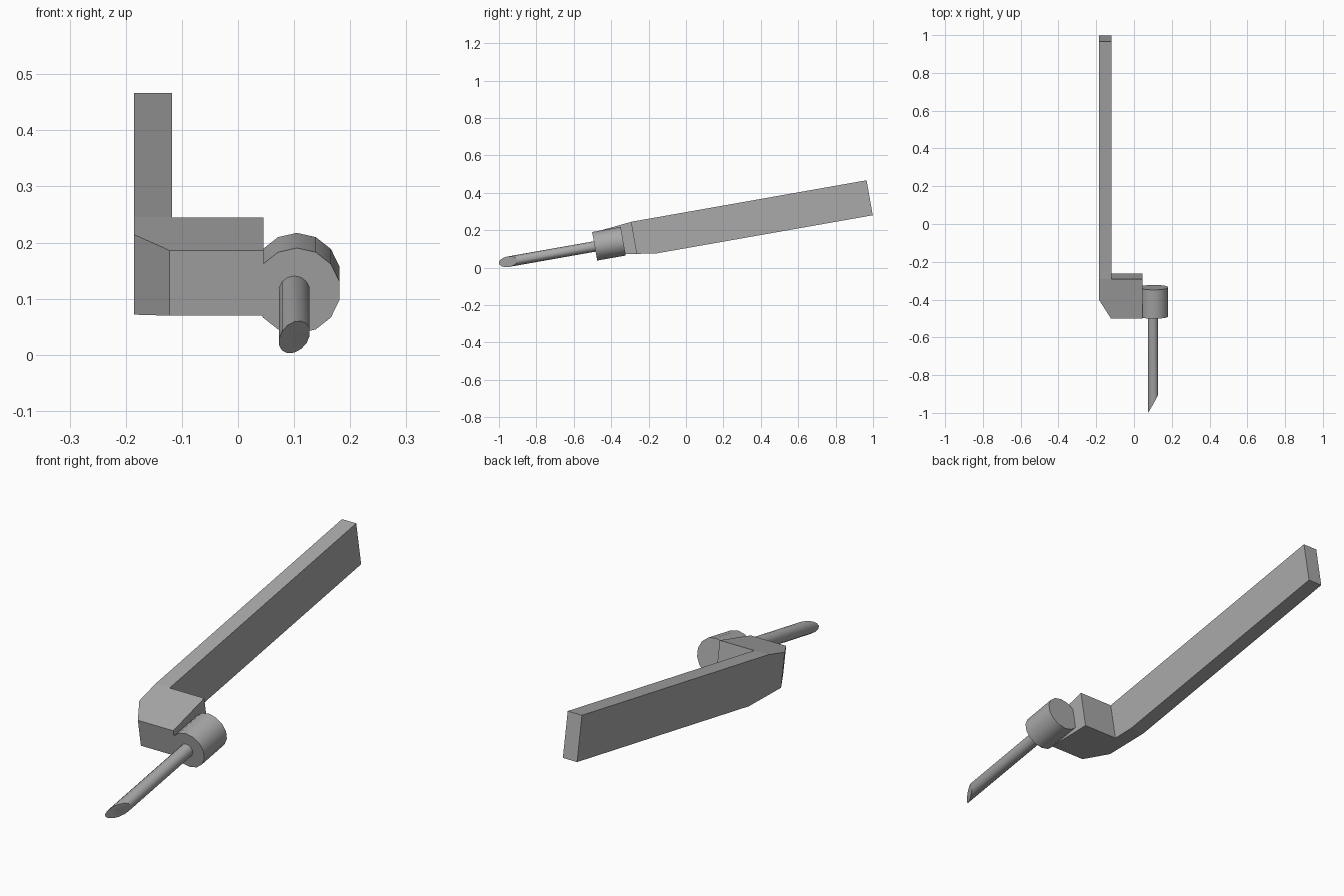
import bpy, bmesh
from math import radians
from mathutils import Matrix, Vector

if "Cube" in bpy.data.objects:
    bpy.data.objects.remove(bpy.data.objects["Cube"])

TILT = radians(10)  # every part shares one long axis, rising to the back

metal = bpy.data.materials.new("plain_grey")
metal.use_nodes = True
GREY = (0.4, 0.4, 0.4, 1)
metal.diffuse_color = GREY
metal.node_tree.nodes["Principled BSDF"].inputs["Base Color"].default_value = GREY


def finish(name, bm):
    bmesh.ops.recalc_face_normals(bm, faces=bm.faces)
    mesh = bpy.data.meshes.new(name)
    bm.to_mesh(mesh)
    bm.free()
    mesh.materials.append(metal)
    ob = bpy.data.objects.new(name, mesh)
    ob.rotation_euler.x = TILT
    bpy.context.collection.objects.link(ob)
    return ob


def prism(name, points, offset):
    """Extrude a closed outline along the offset vector."""
    bm = bmesh.new()
    face = bm.faces.new([bm.verts.new(p) for p in points])
    ext = bmesh.ops.extrude_face_region(bm, geom=[face])
    moved = [g for g in ext["geom"] if isinstance(g, bmesh.types.BMVert)]
    bmesh.ops.translate(bm, verts=moved, vec=Vector(offset))
    return finish(name, bm)


def rod(name, x, z, radius, front, back, skew=0):
    """Cylinder along y; skew slants its front end sideways."""
    bm = bmesh.new()
    bmesh.ops.create_cone(bm, cap_ends=True, segments=14, radius1=radius,
                          radius2=radius, depth=back - front,
                          matrix=Matrix.Translation((x, (front + back) / 2, z))
                          @ Matrix.Rotation(radians(90), 4, 'X')
                          @ Matrix.Rotation(radians(90), 4, 'Z')
                          @ Matrix.Rotation(radians(-90), 4, 'Z'))
    for v in bm.verts:
        if v.co.y < (front + back) / 2:
            v.co.y += (v.co.x - x) * skew
    ob = finish(name, bm)
    bpy.ops.object.select_all(action='DESELECT')
    ob.select_set(True)
    bpy.context.view_layer.objects.active = ob
    bpy.ops.object.shade_smooth_by_angle(angle=radians(35))
    return ob


# Shank and cross arm: L-shaped plan trimmed by the side profile
FRONT, BACK = -0.461, 1.032
plan = [(-0.185, BACK), (-0.185, -0.358), (-0.122, FRONT), (0.045, FRONT),
        (0.045, -0.245), (-0.118, -0.245), (-0.118, BACK)]
side = [(-0.6, 0.156 + 0.018), (-0.1445, 0.102), (1.2, 0.102),
        (1.2, 0.292), (-0.243, 0.292), (-0.6, 0.256)]
# Front ends of the profile continue past the cut along the same slopes
side[0] = (-0.6, 0.174)
body = prism("shank_and_arm", [(x, y, 0) for x, y in plan], (0, 0, 0.5))
trim = prism("side_profile_cutter", [(-0.3, y, z) for y, z in side], (0.6, 0, 0))
trim.hide_render = True
trim.hide_viewport = False
cut = body.modifiers.new("side_profile", 'BOOLEAN')
cut.operation = 'INTERSECT'
cut.solver = 'EXACT'
cut.object = trim
bpy.context.view_layer.update()
bpy.context.view_layer.objects.active = body
body.select_set(True)
bpy.ops.object.modifier_apply(modifier=cut.name)
bpy.data.objects.remove(trim)

# Round holder and the thin bit with its slanted tip
rod("holder_collar", 0.105, 0.197, 0.0775, FRONT, -0.306)
rod("cutting_bit", 0.1005, 0.196, 0.028, -0.931, FRONT + 0.02, skew=1.8)
